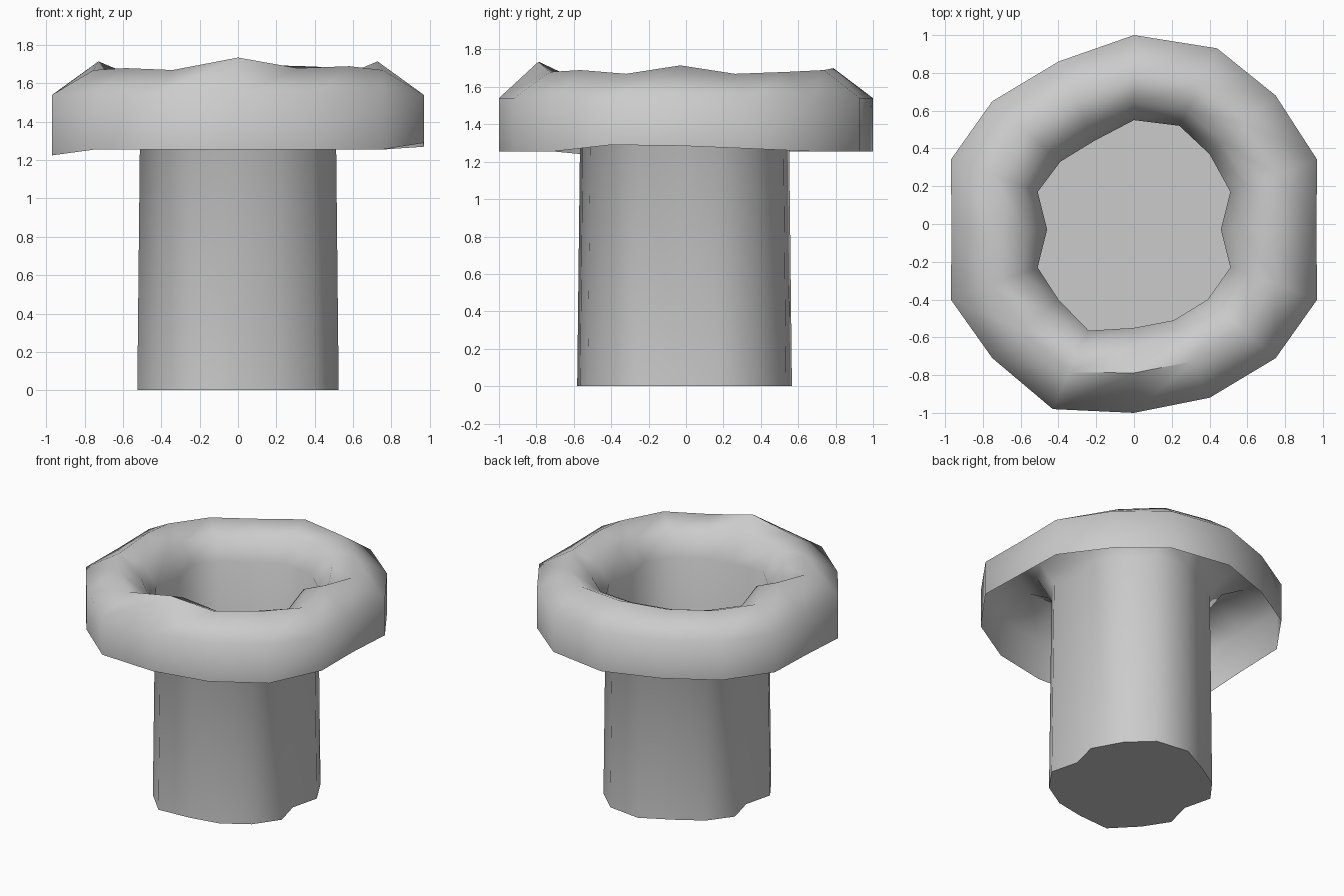
import bpy, bmesh

if "Cube" in bpy.data.objects:
    bpy.data.objects.remove(bpy.data.objects["Cube"])

# Sixteen-sided plan outlines, clockwise from the back
outer = [(0, 1), (.44, .93), (.75, .68), (.97, .34), (.965, -.03), (.97, -.4), (.75, -.71), (.4, -.92),
         (0, -1), (-.43, -.98), (-.75, -.71), (-.97, -.4), (-.965, -.03), (-.97, .34), (-.75, .65), (-.4, .86)]
inner = [(0, .55), (.24, .52), (.4, .37), (.51, .17), (.46, -.03), (.51, -.23), (.39, -.4), (.21, -.51),
         (0, -.55), (-.24, -.565), (-.4, -.4), (-.51, -.23), (-.46, -.03), (-.51, .17), (-.39, .33), (-.21, .44)]
# Uneven height of the crest and of the lower lip
crest = [1.70, 1.69, 1.68, 1.67, 1.715, 1.67, 1.69, 1.68, 1.735, 1.67, 1.68, 1.67, 1.715, 1.67, 1.67, 1.67]
lip = {4: 1.285, 5: 1.29, 3: 1.27, 11: 1.225, 12: 1.24}

bm = bmesh.new()


def ring(blend, height, scale=1.0):
    """One loop, blended from the inner to the outer outline."""
    verts = []
    for i, (a, b) in enumerate(zip(inner, outer)):
        x = (a[0] + (b[0] - a[0]) * blend) * scale
        y = (a[1] + (b[1] - a[1]) * blend) * scale
        verts.append(bm.verts.new((x, y, height(i))))
    return verts


# Open-bottomed rolled rim flowing into the hollow stem
rings = [
    ring(0, lambda i: 0.0, 1.03),
    ring(0, lambda i: 1.46),
    ring(.2, lambda i: crest[i] - .07),
    ring(.53, lambda i: crest[i]),
    ring(1, lambda i: 1.54),
    ring(1, lambda i: lip.get(i, 1.255)),
]
for lo, hi in zip(rings, rings[1:]):
    for i in range(16):
        j = (i + 1) % 16
        bm.faces.new((lo[i], lo[j], hi[j], hi[i]))
# Stem base
bm.faces.new(rings[0])
bmesh.ops.recalc_face_normals(bm, faces=bm.faces)
# Make the base point downward
base = max(bm.faces, key=lambda f: len(f.verts))
base.normal_update()
if base.normal.z > 0:
    bmesh.ops.reverse_faces(bm, faces=bm.faces)

mesh = bpy.data.meshes.new("rimmed_stem")
bm.to_mesh(mesh)
bm.free()
obj = bpy.data.objects.new("rimmed_stem", mesh)
bpy.context.collection.objects.link(obj)
bpy.context.view_layer.objects.active = obj
obj.select_set(True)
bpy.ops.object.shade_smooth_by_angle(angle=1.1)
